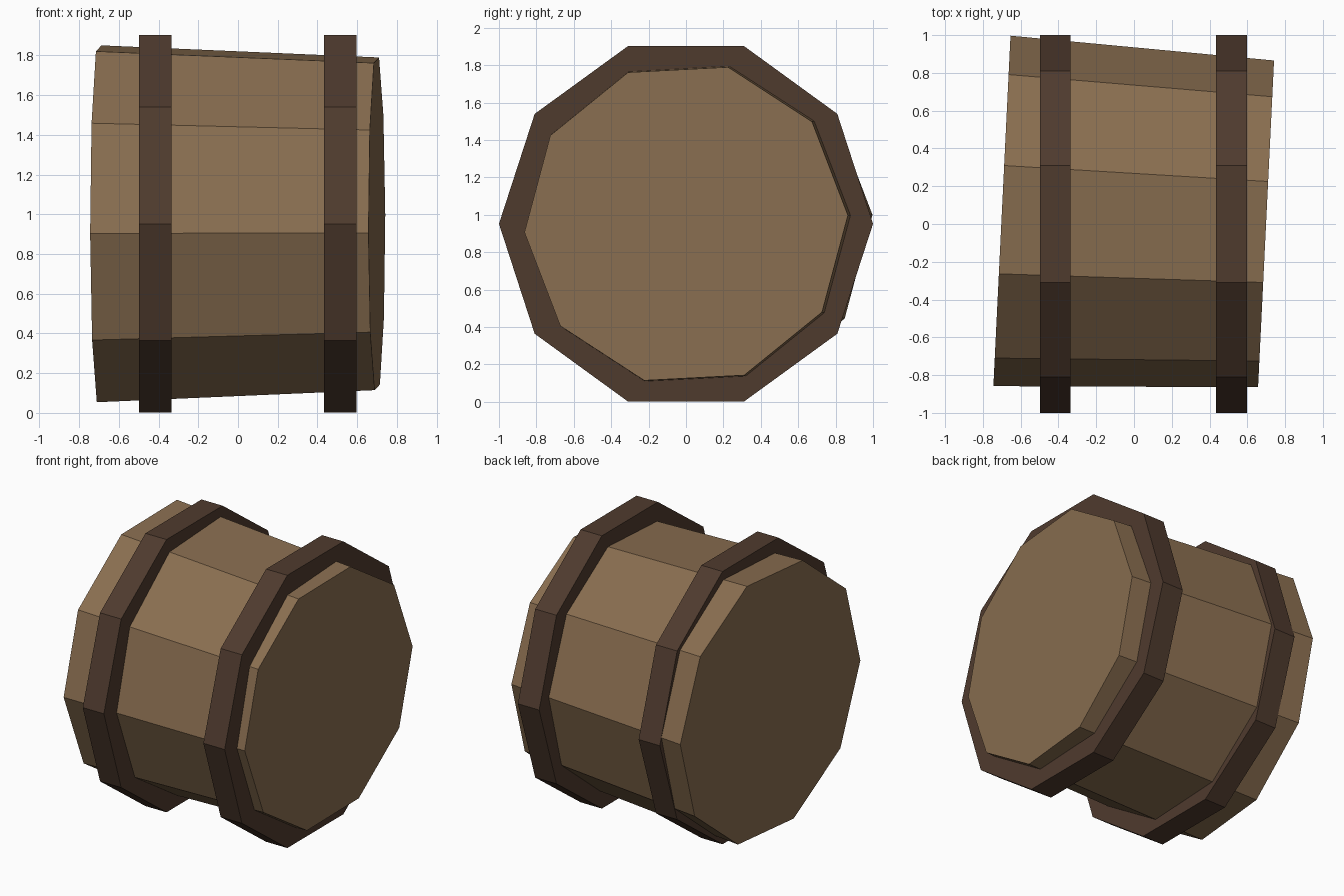
import bpy, bmesh
from math import cos, sin, radians, pi

if "Cube" in bpy.data.objects:
    bpy.data.objects.remove(bpy.data.objects["Cube"])

SIDES = 10
CENTRE_Z = 0.952


def material(name, rgb):
    m = bpy.data.materials.new(name)
    m.diffuse_color = (*rgb, 1)
    m.use_nodes = True
    m.node_tree.nodes["Principled BSDF"].inputs["Base Color"].default_value = m.diffuse_color
    return m


def drum(name, x0, r0, x1, r1, mat, roll=0.0):
    """Closed ten-sided drum along the x axis."""
    bm = bmesh.new()
    rings = []
    for x, r in ((x0, r0), (x1, r1)):
        angles = [roll + 2 * pi * k / SIDES for k in range(SIDES)]
        rings.append([bm.verts.new((x, r * cos(a), r * sin(a))) for a in angles])
    for k in range(SIDES):
        n = (k + 1) % SIDES
        bm.faces.new((rings[0][k], rings[0][n], rings[1][n], rings[1][k]))
    for ring in rings:
        bm.faces.new(ring)
    bmesh.ops.recalc_face_normals(bm, faces=bm.faces)
    mesh = bpy.data.meshes.new(name)
    bm.to_mesh(mesh)
    bm.free()
    mesh.materials.append(mat)
    ob = bpy.data.objects.new(name, mesh)
    bpy.context.collection.objects.link(ob)
    ob.location.z = CENTRE_Z
    return ob


wood = material("wood", (0.25, 0.155, 0.08))
dark = material("dark_hoop", (0.078, 0.043, 0.027))

# Tapered barrel body, slightly askew inside the hoops
body = drum("barrel_body", -0.70, 0.93, 0.70, 0.867, wood, roll=radians(3))
body.location.y = 0.035
body.rotation_euler.z = radians(-2.8)

# Two straight hoops
for side, x0, x1 in (("left", -0.498, -0.335), ("right", 0.433, 0.597)):
    drum(f"{side}_hoop", x0, 1.0, x1, 1.0, dark)
